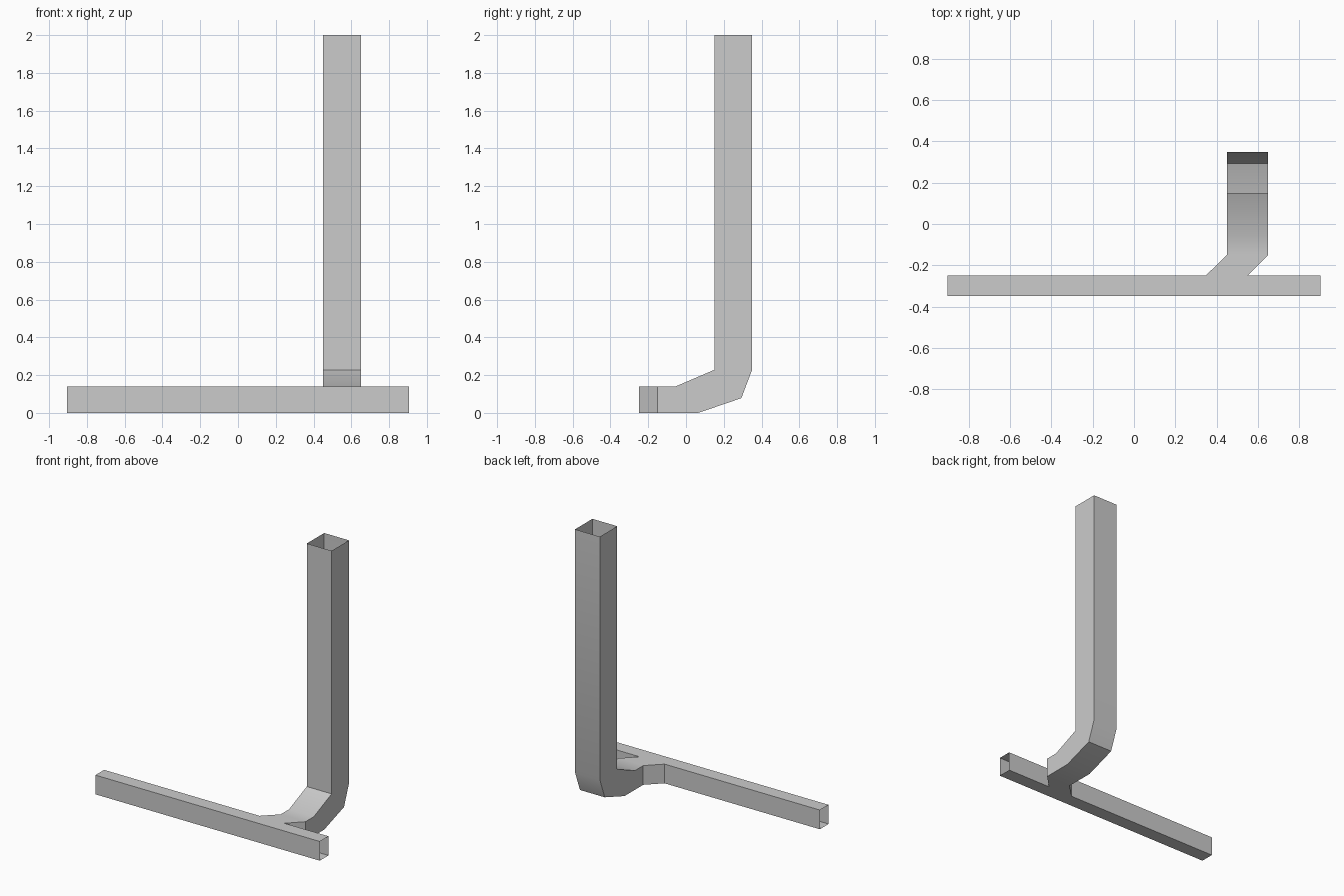
import bpy, bmesh, math

cube = bpy.data.objects.get("Cube")
if cube:
    bpy.data.objects.remove(cube)

# Single grey metal colour
GREY = (0.6, 0.6, 0.6, 1)
metal = bpy.data.materials.new("grey_metal")
metal.use_nodes = True
metal.diffuse_color = GREY
metal.node_tree.nodes["Principled BSDF"].inputs["Base Color"].default_value = GREY


def open_tube(name, rings, skip=()):
    """Bridge four-cornered rings into an open-ended tube; skip holds (segment, side) holes."""
    bm = bmesh.new()
    loops = [[bm.verts.new(p) for p in ring] for ring in rings]
    for s, (a, b) in enumerate(zip(loops, loops[1:])):
        for i in range(4):
            if (s, i) not in skip:
                j = (i + 1) % 4
                bm.faces.new((a[i], a[j], b[j], b[i]))
    bmesh.ops.remove_doubles(bm, verts=bm.verts, dist=0.0001)
    mesh = bpy.data.meshes.new(name)
    bm.to_mesh(mesh)
    bm.free()
    mesh.materials.append(metal)
    obj = bpy.data.objects.new(name, mesh)
    bpy.context.collection.objects.link(obj)
    bpy.ops.object.select_all(action='DESELECT')
    obj.select_set(True)
    bpy.context.view_layer.objects.active = obj
    bpy.ops.object.shade_smooth_by_angle(angle=math.radians(30))
    return obj


HEIGHT = 0.14              # rail height
BACK, FRONT = -0.25, -0.35  # rail depth
MOUTH = (0.348, 0.55)      # where the branch opens into the rail
POST = (0.45, 0.65)        # post sides

# Horizontal rail, open at both ends and at the branch mouth
rail_rings = [[(x, FRONT, 0), (x, BACK, 0), (x, BACK, HEIGHT), (x, FRONT, HEIGHT)]
              for x in (-0.905, *MOUTH, 0.905)]
open_tube("base_rail", rail_rings, skip={(1, 1)})

# Skewed branch, bend and upright: side limits, outer (y, z), inner (y, z)
stations = [
    (MOUTH, (BACK, 0), (BACK, HEIGHT)),
    (POST, (-0.15, 0), (-0.15, HEIGHT)),
    (POST, (0.065, 0), (-0.055, HEIGHT)),
    (POST, (0.293, 0.078), (0.15, 0.228)),
    (POST, (0.35, 0.228), (0.15, 0.228)),
    (POST, (0.35, 2), (0.15, 2)),
]
post_rings = [[(x0, *outer), (x0, *inner), (x1, *inner), (x1, *outer)]
              for (x0, x1), outer, inner in stations]
open_tube("bent_post", post_rings)
